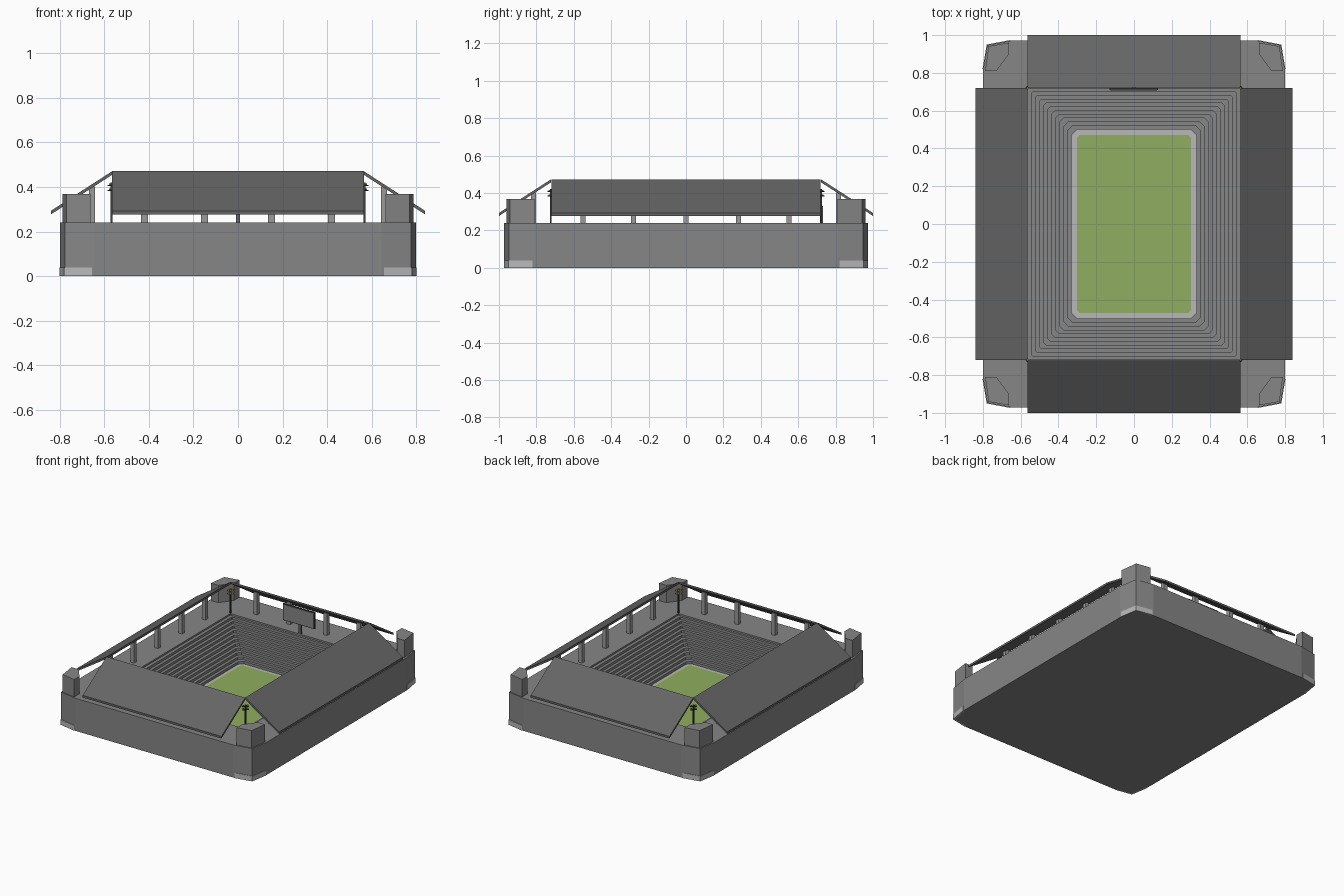
import bpy, bmesh, math

if "Cube" in bpy.data.objects:
    bpy.data.objects.remove(bpy.data.objects["Cube"])


def mat(name, c):
    m = bpy.data.materials.new(name)
    m.diffuse_color = (*c, 1)
    m.use_nodes = True
    m.node_tree.nodes["Principled BSDF"].inputs["Base Color"].default_value = m.diffuse_color
    return m


CONCRETE = mat("concrete grey", (0.24, 0.24, 0.24))
LIGHT = mat("light grey", (0.48, 0.48, 0.48))
COLUMN = mat("column grey", (0.32, 0.32, 0.32))
ROOF = mat("roof grey", (0.13, 0.13, 0.13))
DARK = mat("dark metal", (0.05, 0.05, 0.05))
GRASS = mat("grass green", (0.28, 0.42, 0.115))
LAMP = mat("lamp yellow", (0.45, 0.40, 0.15))


def finish(bm, name, *mats):
    bmesh.ops.recalc_face_normals(bm, faces=bm.faces)
    me = bpy.data.meshes.new(name)
    bm.to_mesh(me)
    bm.free()
    for m in mats:
        me.materials.append(m)
    ob = bpy.data.objects.new(name, me)
    bpy.context.collection.objects.link(ob)
    return ob


def prism(name, pts, vec, m):
    """Closed polygon of 3D points extruded along vec."""
    bm = bmesh.new()
    a = [bm.verts.new(p) for p in pts]
    b = [bm.verts.new([p[i] + vec[i] for i in range(3)]) for p in pts]
    bm.faces.new(a)
    bm.faces.new(b[::-1])
    n = len(pts)
    for i in range(n):
        bm.faces.new((a[i], a[(i + 1) % n], b[(i + 1) % n], b[i]))
    return finish(bm, name, m)


def box(name, x0, x1, y0, y1, z0, z1, m):
    return prism(name, [(x0, y0, z0), (x1, y0, z0), (x1, y1, z0), (x0, y1, z0)],
                 (0, 0, z1 - z0), m)


def ring(corner, z):
    """Mirror three corner points into all four quadrants, in order."""
    out = []
    for sx, sy in ((1, 1), (-1, 1), (-1, -1), (1, -1)):
        pts = corner if sx * sy > 0 else corner[::-1]
        out += [(sx * x, sy * y, z) for x, y in pts]
    return out


def chamfered(x, y, c):
    return [(x, y - c), (x - c / 2, y - c / 2), (x - c, y)]


# Main shell with stepped seating bowl
H, FLOOR, ROWS = 0.24, 0.022, 11
OUTER = [(0.80, 0.81), (0.777, 0.947), (0.645, 0.972)]
loops = [(ring(OUTER, 0), 0), (ring(OUTER, H), 0),
         (ring(chamfered(0.563, 0.717, 0.004), H), 0)]
z = H - 0.012
loops.append((ring(chamfered(0.563, 0.717, 0.004), z), 0))
dz = (z - FLOOR) / ROWS
for i in range(ROWS):
    t = i / (ROWS - 1)
    c = chamfered(0.54 - 0.21 * t, 0.70 - 0.20 * t, 0.004 + 0.024 * t)
    loops.append((ring(c, z), 0))
    z -= dz
    loops.append((ring(c, z), 0))
bm = bmesh.new()
vs = [[bm.verts.new(p) for p in pts] for pts, _ in loops]
for a, b in zip(vs, vs[1:]):
    for i in range(12):
        j = (i + 1) % 12
        bm.faces.new((a[i], a[j], b[j], b[i]))
bm.faces.new(vs[0])
bm.faces.new(vs[-1]).material_index = 1
finish(bm, "stadium_bowl", CONCRETE, LIGHT)

# Grass pitch
prism("pitch", ring(chamfered(0.302, 0.47, 0.014), FLOOR - 0.004), (0, 0, 0.007), GRASS)

# Sloping roofs: two long sides, two ends
prof = [(0.563, 0.472), (0.84, 0.293), (0.84, 0.277), (0.563, 0.456)]
for s, n in ((1, "right"), (-1, "left")):
    prism("roof_" + n, [(s * u, -0.72, w) for u, w in prof], (0, 1.44, 0), ROOF)
for s, n in ((1, "back"), (-1, "front")):
    prism("roof_" + n, [(-0.565, s * (u + 0.16), w) for u, w in prof], (1.13, 0, 0), ROOF)

# Roof columns
for s in (-1, 1):
    for y in (-0.55, -0.28, 0, 0.28, 0.55):
        x = s * 0.655
        box("side_column", x - 0.014, x + 0.014, y - 0.014, y + 0.014, H, 0.402, COLUMN)
    for x in (-0.42, -0.15, 0.15, 0.42):
        y = s * 0.815
        box("end_column", x - 0.015, x + 0.015, y - 0.014, y + 0.014, H, 0.402, COLUMN)

# Corner towers, corner plinth plates and floodlights
TOWER = [(0.788, 0.81), (0.77, 0.941), (0.662, 0.96), (0.662, 0.90), (0.728, 0.81)]
PLINTH = [(0.802, 0.82), (0.780, 0.950), (0.655, 0.974), (0.655, 0.96), (0.77, 0.94), (0.79, 0.82)]
for sx in (-1, 1):
    for sy in (-1, 1):
        prism("corner_tower", [(sx * x, sy * y, H) for x, y in TOWER], (0, 0, 0.128), CONCRETE)
        prism("corner_plinth", [(sx * x, sy * y, 0.0) for x, y in PLINTH], (0, 0, 0.038), LIGHT)
        cx, cy = sx * 0.568, sy * 0.723
        box("floodlight_pole", cx - 0.004, cx + 0.004, cy - 0.004, cy + 0.004, H, 0.42, DARK)
        # crossbars run diagonally, facing the pitch
        tx, ty = sx * 0.7071, -sy * 0.7071
        nx, ny = -sx * 0.7071, -sy * 0.7071
        for zz in (0.382, 0.405):
            def q(u, v):
                return (cx + tx * u + nx * v, cy + ty * u + ny * v, zz)
            prism("floodlight_bar", [q(-0.022, -0.003), q(0.022, -0.003), q(0.022, 0.005),
                                     q(-0.022, 0.005)], (0, 0, 0.005), DARK)
            for u in (-0.015, 0.0, 0.015):
                prism("floodlight_lamp", [q(u - 0.005, 0.004), q(u + 0.005, 0.004),
                                          q(u + 0.005, 0.012), q(u - 0.005, 0.012)],
                      (0, 0, 0.011), LAMP)

# Scoreboard on the back rim
box("scoreboard_pole", -0.01, 0.01, 0.717, 0.733, H, 0.33, ROOF)
box("scoreboard_frame", -0.13, 0.127, 0.709, 0.719, 0.312, 0.434, DARK)
box("scoreboard_screen", -0.124, 0.121, 0.706, 0.710, 0.318, 0.428, CONCRETE)
